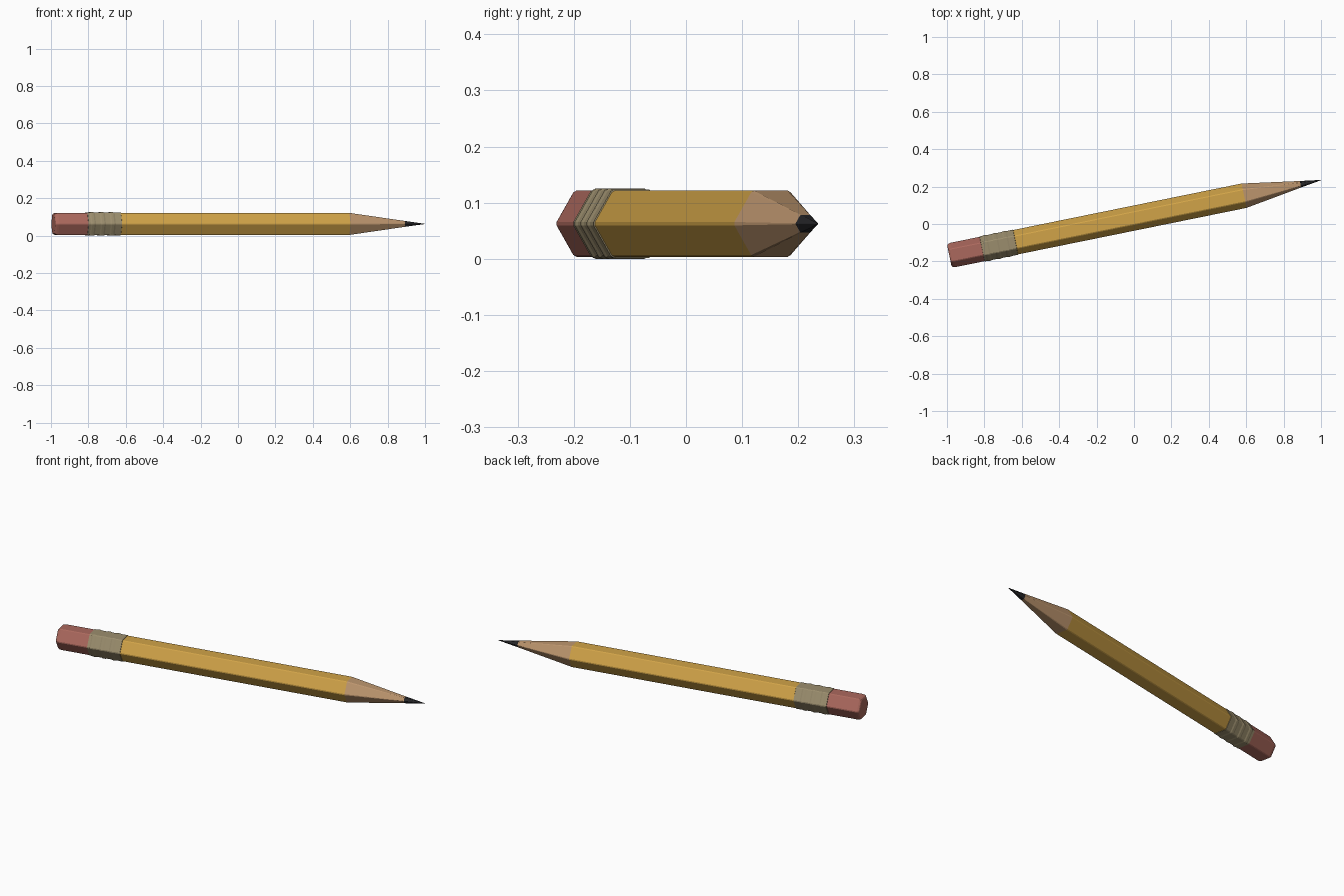
import bpy
import bmesh
from math import cos, sin, radians, sqrt
from mathutils import Vector

cube = bpy.data.objects.get("Cube")
if cube:
    bpy.data.objects.remove(cube, do_unlink=True)

ANGLE = radians(11.5)
TIP = (1.0, 0.235, 0.0625)
BEVEL = 0.0035      # cut along each long edge


def material(name, rgb):
    m = bpy.data.materials.new(name)
    m.use_nodes = True
    m.diffuse_color = (*rgb, 1)
    m.node_tree.nodes["Principled BSDF"].inputs["Base Color"].default_value = (*rgb, 1)
    return m


def hexagon(apothem):
    """Flat-topped hexagon in y/z with its corners cut."""
    radius = apothem * 2 / sqrt(3)
    cut = BEVEL * min(1, apothem / 0.059)
    corners = [Vector((cos(radians(60 * i)), sin(radians(60 * i)))) * radius for i in range(6)]
    ring = []
    for i, c in enumerate(corners):
        for other in (corners[i - 1], corners[(i + 1) % 6]):
            ring.append(c + (other - c).normalized() * cut)
    return ring


def loft(name, profile, mat):
    """Closed hexagonal part from (distance behind the tip, apothem) pairs."""
    bm = bmesh.new()
    rings = [[bm.verts.new((-t, p.x, p.y)) for p in hexagon(a)] for t, a in profile]
    n = len(rings[0])
    for a, b in zip(rings, rings[1:]):
        for i in range(n):
            j = (i + 1) % n
            bm.faces.new((a[i], a[j], b[j], b[i]))
    bm.faces.new(rings[0])
    bm.faces.new(rings[-1])
    bmesh.ops.recalc_face_normals(bm, faces=bm.faces)
    mesh = bpy.data.meshes.new(name)
    bm.to_mesh(mesh)
    bm.free()
    mesh.materials.append(mat)
    obj = bpy.data.objects.new(name, mesh)
    obj.location = TIP
    obj.rotation_euler.z = ANGLE
    bpy.context.collection.objects.link(obj)


yellow = material("yellow paint", (0.64, 0.37, 0.065))
wood = material("bare wood", (0.52, 0.31, 0.16))
graphite = material("graphite", (0.02, 0.02, 0.022))
metal = material("dull metal", (0.33, 0.27, 0.155))
pink = material("pink rubber", (0.41, 0.14, 0.11))

# Sharpened end
loft("lead_tip", [(0, 0.0006), (0.112, 0.0157)], graphite)
loft("wood_cone", [(0.112, 0.0157), (0.42, 0.059)], wood)

# Painted shaft
loft("shaft", [(0.42, 0.059), (1.67, 0.059)], yellow)

# Ferrule with three raised bands
ferrule = [(1.666, 0.059), (1.667, 0.061)]
for k in range(3):
    t = 1.715 + 0.054 * k
    ferrule += [(t - 0.014, 0.0605), (t - 0.006, 0.0625), (t + 0.006, 0.0625), (t + 0.014, 0.0605)]
ferrule += [(1.849, 0.061), (1.85, 0.058)]
loft("ferrule", ferrule, metal)

# Eraser with a rounded end
loft("eraser", [(1.845, 0.059), (2.008, 0.059), (2.018, 0.0575), (2.025, 0.054), (2.028, 0.049)], pink)
